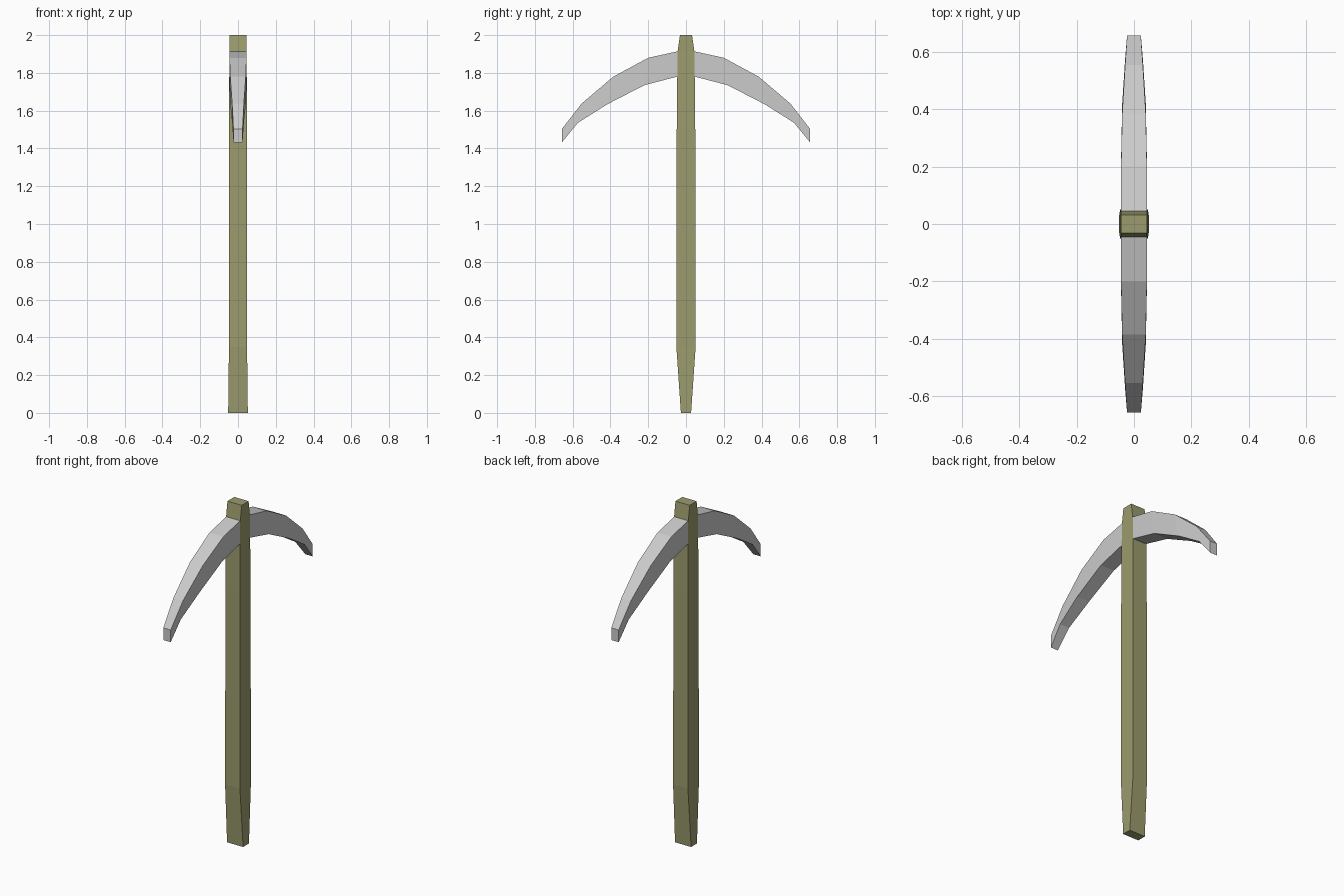
import bpy, bmesh

if "Cube" in bpy.data.objects:
    bpy.data.objects.remove(bpy.data.objects["Cube"])


def loft(name, rings, color=None):
    """Skin a list of four-cornered rings and cap both ends."""
    bm = bmesh.new()
    loops = [[bm.verts.new(p) for p in ring] for ring in rings]
    for a, b in zip(loops, loops[1:]):
        for i in range(4):
            j = (i + 1) % 4
            bm.faces.new((a[i], a[j], b[j], b[i]))
    bm.faces.new(loops[0])
    bm.faces.new(loops[-1])
    bmesh.ops.recalc_face_normals(bm, faces=bm.faces)
    mesh = bpy.data.meshes.new(name)
    bm.to_mesh(mesh)
    bm.free()
    obj = bpy.data.objects.new(name, mesh)
    bpy.context.collection.objects.link(obj)
    if color:
        mat = bpy.data.materials.new(name + "_material")
        mat.diffuse_color = color
        mat.use_nodes = True
        mat.node_tree.nodes["Principled BSDF"].inputs["Base Color"].default_value = mat.diffuse_color
        mesh.materials.append(mat)
    return obj


# Wooden handle: height, half width, half depth
handle = [(0, .052, .027), (.35, .048, .051), (1.5, .047, .049),
          (1.91, .046, .045), (2, .046, .032)]
loft("handle",
     [[(-w, -d, z), (w, -d, z), (w, d, z), (-w, d, z)] for z, w, d in handle],
     (.33, .33, .155, 1))

# Curved head: top y, top z, bottom y, bottom z, half width
half = [(.04, 1.915, .04, 1.782, .045), (.2, 1.88, .22, 1.735, .045),
        (.385, 1.78, .42, 1.632, .041), (.553, 1.637, .573, 1.535, .031),
        (.657, 1.503, .657, 1.432, .024)]
sections = [(-a, b, -c, d, w) for a, b, c, d, w in reversed(half)] + half
loft("pick_head",
     [[(-w, ty, tz), (w, ty, tz), (w, by, bz), (-w, by, bz)]
      for ty, tz, by, bz, w in sections])
